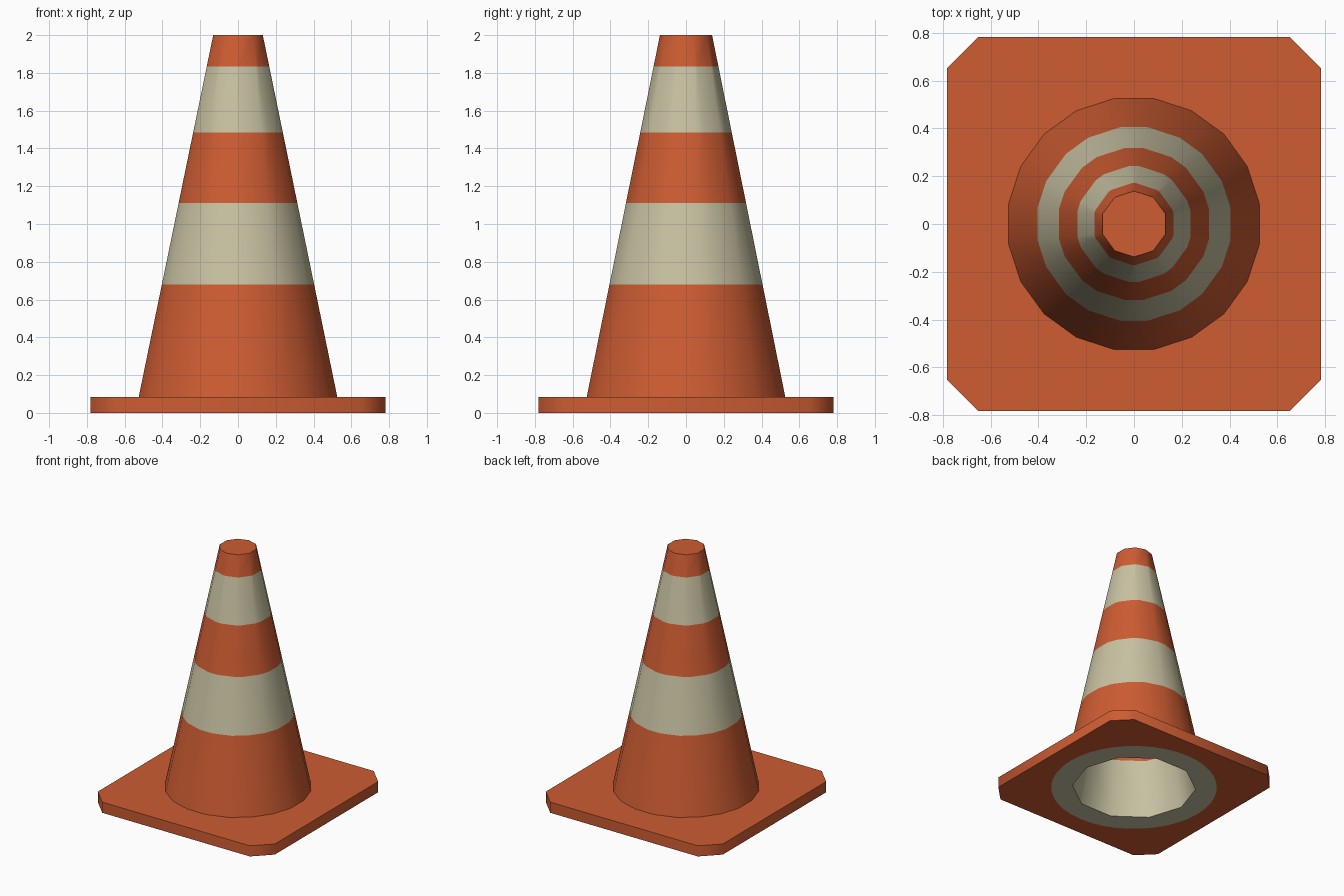
import bpy, bmesh, math
from mathutils import Vector

if "Cube" in bpy.data.objects:
    bpy.data.objects.remove(bpy.data.objects["Cube"])


def flat_colour(name, rgb):
    lin = [((c / 255 + 0.055) / 1.055) ** 2.4 for c in rgb]
    m = bpy.data.materials.new(name)
    m.diffuse_color = (*lin, 1)
    m.use_nodes = True
    m.node_tree.nodes["Principled BSDF"].inputs["Base Color"].default_value = m.diffuse_color
    return m


bm = bmesh.new()


def ring(n, r, z, start):
    return [bm.verts.new((r * math.cos(math.radians(start + 360 * i / n)),
                          r * math.sin(math.radians(start + 360 * i / n)), z)) for i in range(n)]


def loop_edges(vs):
    return [bm.edges.get((a, b)) or bm.edges.new((a, b)) for a, b in zip(vs, vs[1:] + vs[:1])]


def wall(lower, upper):
    n = len(lower)
    return [bm.faces.new((lower[i], lower[(i + 1) % n], upper[(i + 1) % n], upper[i])) for i in range(n)]


def fill_between(outer, inner, mat):
    res = bmesh.ops.triangle_fill(bm, use_beauty=True, use_dissolve=False,
                                  edges=loop_edges(outer) + loop_edges(inner))
    for f in res["geom"]:
        if isinstance(f, bmesh.types.BMFace):
            f.material_index = mat


def cut(faces, z):
    geom = set(faces)
    for f in faces:
        geom.update(f.edges)
        geom.update(f.verts)
    bmesh.ops.bisect_plane(bm, geom=list(geom), plane_co=(0, 0, z), plane_no=(0, 0, 1))


H = 0.085

# Outer cone: 20 sides at the foot merging into 10 at the tip
foot = ring(20, 0.532, H, 9)
tip = ring(10, 0.138, 2.0, 18)
for k in range(10):
    a, b, c = foot[2 * k], foot[2 * k + 1], foot[(2 * k + 2) % 20]
    bm.faces.new((a, b, tip[k]))
    bm.faces.new((b, c, tip[(k + 1) % 10], tip[k]))
bm.faces.new(tip)

# Reflective bands cut into the cone
for z in (0.68, 1.11, 1.485, 1.835):
    cut(bm.faces[:], z)
for f in bm.faces:
    z = f.calc_center_median().z
    f.material_index = int(0.68 < z < 1.11 or 1.485 < z < 1.835)

# Hollow inside, pale near the mouth
mouth = ring(10, 0.463, 0, 0)
roof = ring(10, 0.10, 1.92, 0)
inner = wall(mouth, roof) + [bm.faces.new(roof)]
old = set(bm.faces) - set(inner)
cut(inner, 0.44)
for f in bm.faces:
    if f not in old:
        f.material_index = int(f.calc_center_median().z < 0.44)

# Square foot plate with clipped corners
S, C = 0.782, 0.652
outline = [(S, -C), (S, C), (C, S), (-C, S), (-S, C), (-S, -C), (-C, -S), (C, -S)]
low = [bm.verts.new((x, y, 0)) for x, y in outline]
high = [bm.verts.new((x, y, H)) for x, y in outline]
wall(low, high)
fill_between(high, foot, 0)

# Underside with a pale ring round the mouth
pale = ring(40, 0.622, 0, 0)
fill_between(low, pale, 0)
fill_between(pale, mouth, 1)

bmesh.ops.recalc_face_normals(bm, faces=bm.faces[:])
me = bpy.data.meshes.new("road_cone")
bm.to_mesh(me)
bm.free()
me.materials.append(flat_colour("orange", (205, 92, 50)))
me.materials.append(flat_colour("pale_band", (200, 194, 162)))
me.shade_smooth()
me.set_sharp_from_angle(angle=math.radians(50))
bpy.context.collection.objects.link(bpy.data.objects.new("road_cone", me))
